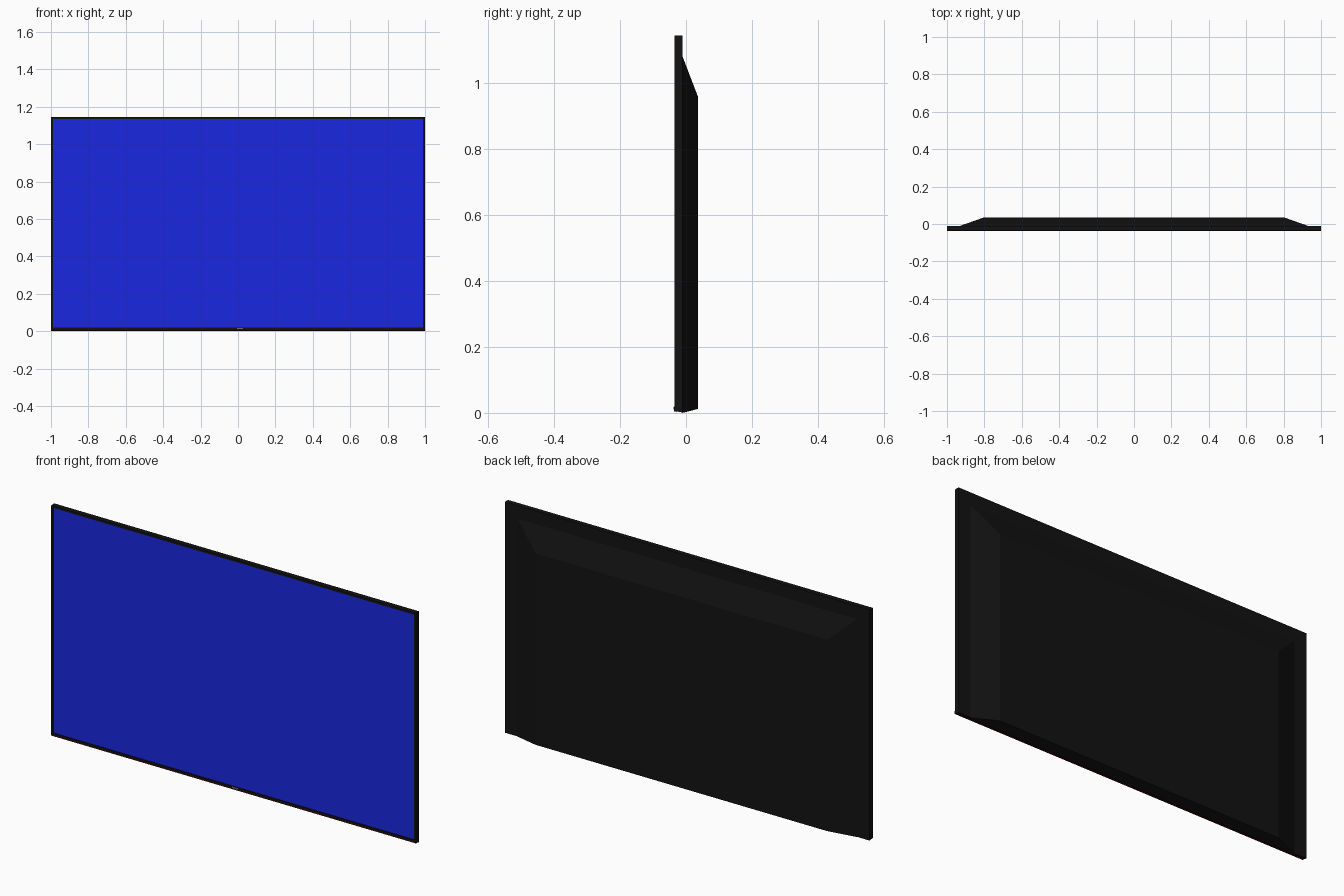
import bpy, bmesh

if "Cube" in bpy.data.objects:
    bpy.data.objects.remove(bpy.data.objects["Cube"])


def material(name, color):
    m = bpy.data.materials.new(name)
    m.diffuse_color = (*color, 1)
    m.use_nodes = True
    m.node_tree.nodes["Principled BSDF"].inputs["Base Color"].default_value = m.diffuse_color
    return m


black = material("black_plastic", (0.006, 0.006, 0.006))
blue = material("screen_blue", (0.01, 0.02, 0.75))
red = material("dark_red", (0.12, 0.003, 0.005))
grey = material("grey", (0.15, 0.15, 0.16))


def finish(bm, name, mat):
    bmesh.ops.recalc_face_normals(bm, faces=bm.faces[:])
    me = bpy.data.meshes.new(name)
    bm.to_mesh(me)
    bm.free()
    me.materials.append(mat)
    ob = bpy.data.objects.new(name, me)
    bpy.context.collection.objects.link(ob)
    return ob


def loft(name, sections, mat, caps=(True, True)):
    """Join rectangles (y, half_width, z_bottom, z_top) from front to back."""
    bm = bmesh.new()
    rings = [[bm.verts.new((x, y, z)) for x, z in
              ((-w, z0), (w, z0), (w, z1), (-w, z1))]
             for y, w, z0, z1 in sections]
    for a, b in zip(rings, rings[1:]):
        for i in range(4):
            j = (i + 1) % 4
            bm.faces.new((a[i], a[j], b[j], b[i]))
    for ring, cap in zip((rings[0], rings[-1]), caps):
        if cap:
            bm.faces.new(ring)
    return finish(bm, name, mat)


# Thin panel: screen recess, bezel lip, outer sides and back
loft("panel_frame", [(-0.032, 0.989, 0.02, 1.134),
                     (-0.035, 0.99, 0.02, 1.135),
                     (-0.035, 1.0, 0.006, 1.145),
                     (-0.01, 1.0, 0.001, 1.145)], black, (False, True))

# Display surface set just inside the bezel
bm = bmesh.new()
bm.faces.new([bm.verts.new((x, -0.033, z)) for x, z in
              ((-0.99, 0.02), (0.99, 0.02), (0.99, 1.135), (-0.99, 1.135))])
screen = finish(bm, "screen", blue)

# Tapered rear housing
loft("rear_housing", [(-0.01, 0.93, 0.0, 1.08),
                      (0.036, 0.80, 0.012, 0.96)], black, (False, True))

# Bottom trim bar with a red underside
loft("bottom_trim", [(-0.0365, 1.0, 0.007, 0.02),
                     (-0.034, 1.0, 0.007, 0.02)], black)
loft("red_underside_strip", [(-0.0368, 1.0, 0.005, 0.009),
                             (-0.027, 1.0, 0.003, 0.009)], red)

# Small plain plate at the centre of the trim
plate = loft("sensor_plate", [(-0.0375, 0.016, 0.011, 0.018),
                              (-0.036, 0.016, 0.011, 0.018)], grey)
plate.location.x = 0.01
